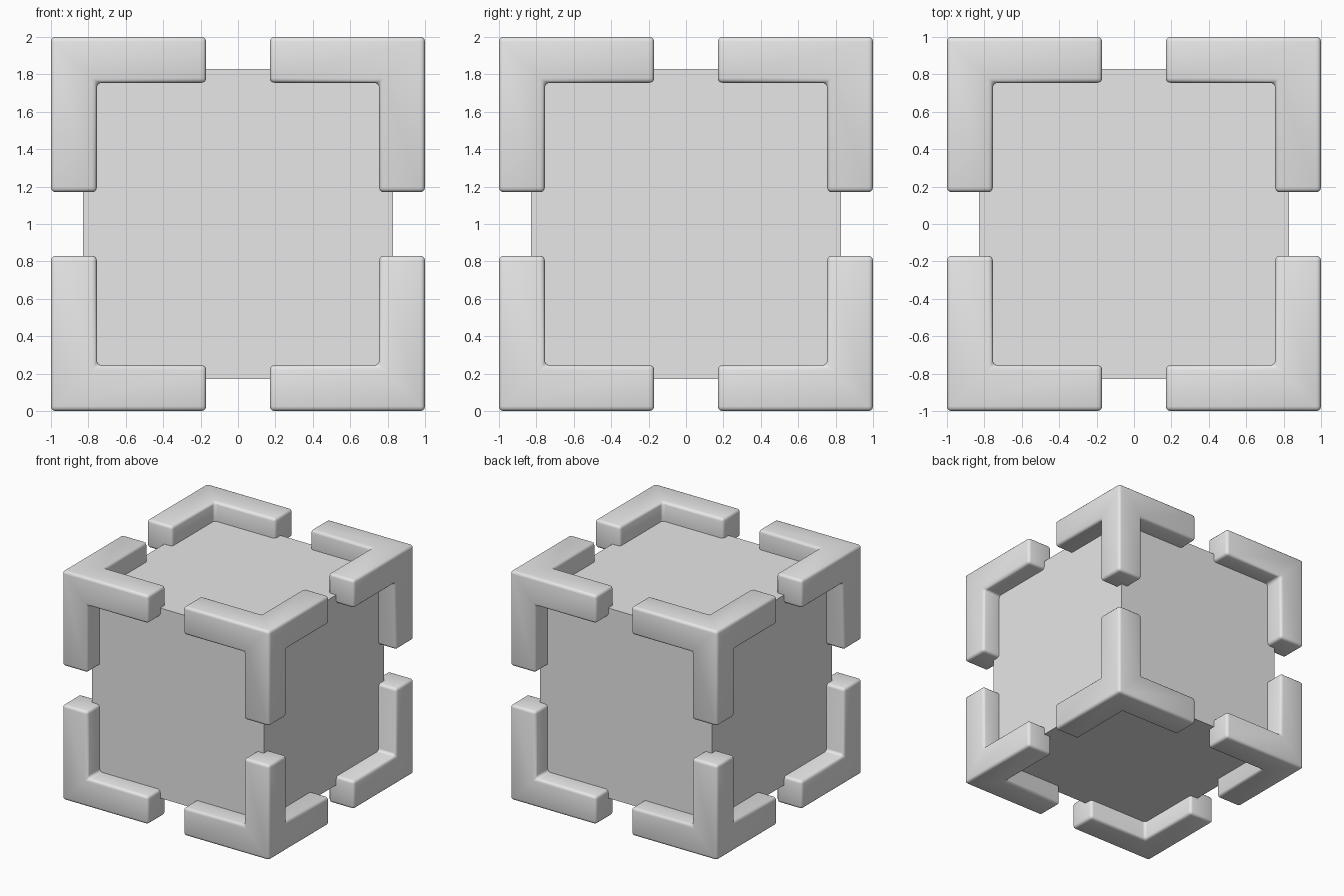
import bpy, bmesh
from mathutils import Vector

if "Cube" in bpy.data.objects:
    bpy.data.objects.remove(bpy.data.objects["Cube"])

MID = Vector((0, 0, 1))      # centre of the crate
CORE, ARM_IN, ARM_END = 0.83, 0.755, 0.17

grey = bpy.data.materials.new("light_grey")
grey.diffuse_color = (0.8, 0.8, 0.8, 1)
grey.use_nodes = True
grey.node_tree.nodes["Principled BSDF"].inputs["Base Color"].default_value = grey.diffuse_color


def add_object(name, bm):
    mesh = bpy.data.meshes.new(name)
    bm.to_mesh(mesh)
    bm.free()
    mesh.materials.append(grey)
    obj = bpy.data.objects.new(name, mesh)
    obj.location = MID
    bpy.context.collection.objects.link(obj)
    return obj


# Plain inner cube
bm = bmesh.new()
bmesh.ops.create_cube(bm, size=2 * CORE)
add_object("inner_cube", bm)

# Corner bracket: a small corner cube with its three inward faces pulled into arms
bm = bmesh.new()
bmesh.ops.create_cube(bm, size=1 - ARM_IN)
bmesh.ops.translate(bm, verts=bm.verts, vec=Vector((1, 1, 1)) * (1 + ARM_IN) / 2)
bm.normal_update()
inward = [f for f in bm.faces if sum(f.normal) < -0.5]
arms = bmesh.ops.extrude_discrete_faces(bm, faces=inward)["faces"]
for f in arms:
    f.normal_update()
    bmesh.ops.translate(bm, verts=f.verts, vec=f.normal * (ARM_IN - ARM_END))
bmesh.ops.recalc_face_normals(bm, faces=bm.faces)
bmesh.ops.dissolve_limit(bm, angle_limit=0.02, verts=bm.verts, edges=bm.edges)
for f in bm.faces:
    f.smooth = True
brackets = add_object("corner_brackets", bm)

# Rounded edges, then mirrored to all eight corners
bevel = brackets.modifiers.new("rounded_edges", 'BEVEL')
bevel.width = 0.025
bevel.segments = 3
bevel.limit_method = 'ANGLE'
mirror = brackets.modifiers.new("eight_corners", 'MIRROR')
mirror.use_axis = (True, True, True)
mirror.use_mirror_merge = False
